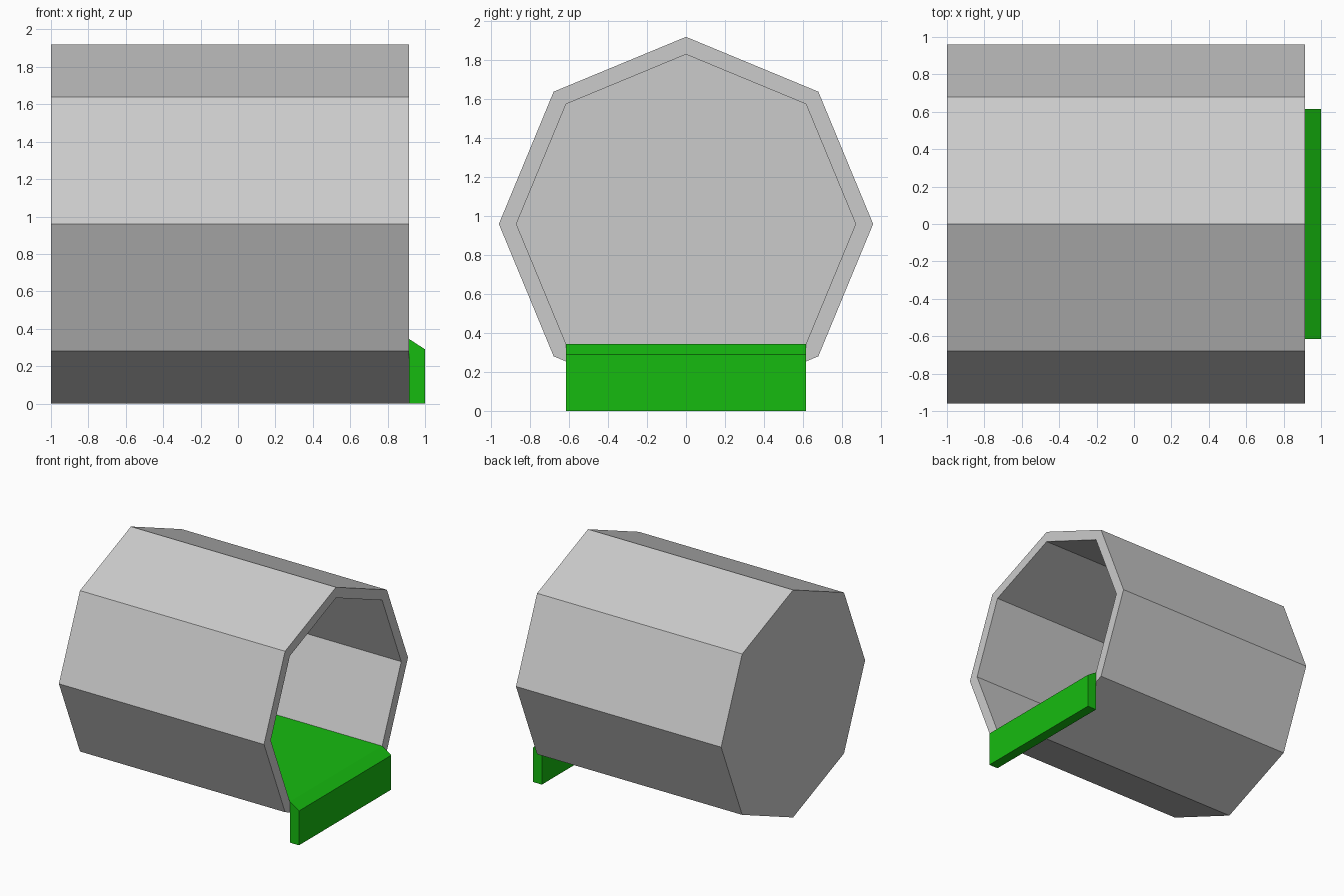
import bpy
from math import sin, cos, pi

if "Cube" in bpy.data.objects:
    bpy.data.objects.remove(bpy.data.objects["Cube"])

SIDES, CENTRE_Z = 8, 0.96
BACK, FRONT, INNER_BACK = -1.0, 0.915, -0.91
R_OUT, R_IN = 0.96, 0.87


def add_mesh(name, verts, faces):
    mesh = bpy.data.meshes.new(name)
    mesh.from_pydata(verts, [], faces)
    mesh.update()
    obj = bpy.data.objects.new(name, mesh)
    bpy.context.collection.objects.link(obj)
    return obj


def loft(name, rings):
    """Join equal-length point rings with quads and cap both ends."""
    n = len(rings[0])
    faces = [tuple(reversed(range(n)))]
    for r in range(len(rings) - 1):
        a, b = r * n, (r + 1) * n
        for i in range(n):
            j = (i + 1) % n
            faces.append((a + i, a + j, b + j, b + i))
    last = (len(rings) - 1) * n
    faces.append(tuple(range(last, last + n)))
    return add_mesh(name, [p for ring in rings for p in ring], faces)


def octagon(x, radius):
    return [(x, radius * cos(2 * pi * i / SIDES), CENTRE_Z + radius * sin(2 * pi * i / SIDES))
            for i in range(SIDES)]


# Hollow octagonal barrel, closed at the back and open at the front
loft("barrel", [octagon(BACK, R_OUT), octagon(FRONT, R_OUT),
                octagon(FRONT, R_IN), octagon(INNER_BACK, R_IN)])

# Floor running into the barrel, ending in a bevelled front lip
half = R_IN * sin(pi / 4)
top = CENTRE_Z - half
profile = [(INNER_BACK, top), (INNER_BACK, top - 0.02), (FRONT, top - 0.02),
           (FRONT, 0), (1.0, 0), (1.0, 0.29), (FRONT, top)]
floor = loft("floor_and_lip", [[(x, y, z) for x, z in profile] for y in (half, -half)])

green = bpy.data.materials.new("green")
green.diffuse_color = (0.008, 0.5, 0.005, 1)
green.use_nodes = True
green.node_tree.nodes["Principled BSDF"].inputs["Base Color"].default_value = green.diffuse_color
floor.data.materials.append(green)
